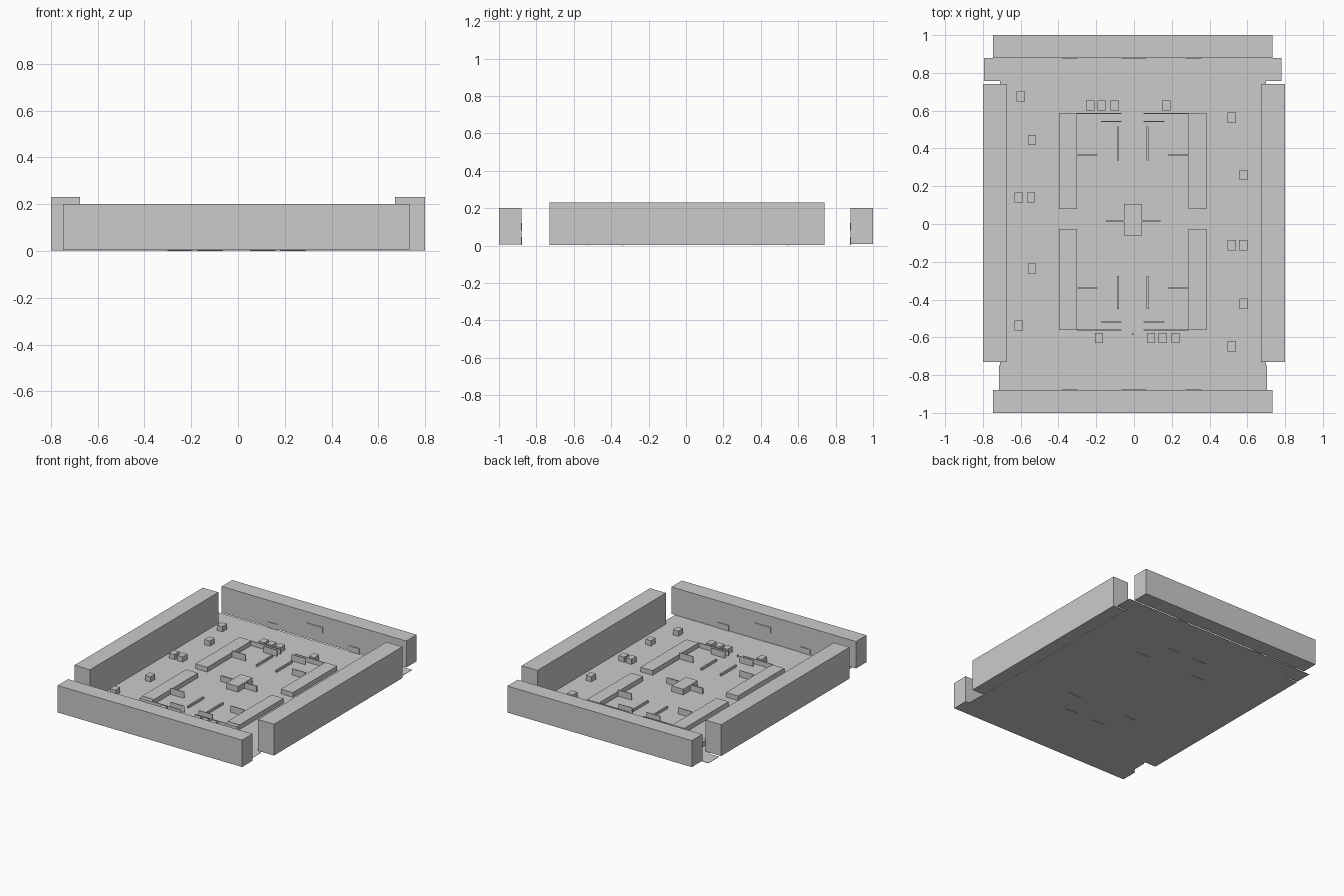
import bpy

CUBE = [(-1, -1, -1), (1, -1, -1), (1, 1, -1), (-1, 1, -1),
        (-1, -1, 1), (1, -1, 1), (1, 1, 1), (-1, 1, 1)]
FACES = [(3, 2, 1, 0), (4, 5, 6, 7), (0, 1, 5, 4), (1, 2, 6, 5), (2, 3, 7, 6), (3, 0, 4, 7)]


def box(name, x0, x1, y0, y1, z0, z1):
    """Axis-aligned box given by its extents."""
    lo, hi = (x0, y0, z0), (x1, y1, z1)
    verts = [tuple(lo[i] if v[i] < 0 else hi[i] for i in range(3)) for v in CUBE]
    mesh = bpy.data.meshes.new(name)
    mesh.from_pydata(verts, [], FACES)
    obj = bpy.data.objects.new(name, mesh)
    bpy.context.collection.objects.link(obj)
    return obj


FLOOR = 0.004   # level on which the inner parts stand
CX = -0.007     # symmetry line of the inner layout
CY = 0.0125

# Thin floor with a strip at each end
box("floor", -0.71, 0.70, -0.75, 0.757, 0.002, FLOOR)
box("front_floor_strip", -0.715, 0.705, -0.88, -0.75, 0.002, FLOOR)
box("back_floor_strip", -0.795, 0.78, 0.757, 0.88, 0.002, FLOOR)

# Perimeter walls
box("front_wall", -0.747, 0.733, -1.0, -0.88, 0.005, 0.2)
box("back_wall", -0.747, 0.733, 0.88, 1.0, 0.008, 0.2)
box("left_wall", -0.8, -0.675, -0.73, 0.74, 0.003, 0.23)
box("right_wall", 0.672, 0.8, -0.73, 0.74, 0.003, 0.23)

# Panels on the inside of the end walls
for side, y in (("front", -0.879), ("back", 0.879)):
    box(side + "_sign", -0.065, 0.065, y - 0.003, y + 0.003, 0.08, 0.12)
    for x in (-0.34, 0.315):
        box(side + "_door", x - 0.042, x + 0.042, y - 0.003, y + 0.003, FLOOR, 0.045)


def mirrored(name, a, b, y0, y1, z0, z1):
    """Left and right copies, a..b measured outward from the centre line."""
    box("left_" + name, CX - b, CX - a, y0, y1, z0, z1)
    box("right_" + name, CX + a, CX + b, y0, y1, z0, z1)


# Four corner groups of blocks and partitions
T = 0.0025
mirrored("back_block", 0.295, 0.391, 0.08, 0.587, FLOOR, 0.038)
mirrored("front_block", 0.295, 0.391, -0.53, -0.027, FLOOR, 0.038)
mirrored("front_block_end", 0.295, 0.391, -0.56, -0.53, FLOOR, 0.035)
for side, outer, inner, cross, r0, r1 in (
        ("back", 0.584, 0.543, 0.365, 0.335, 0.515),
        ("front", -0.56, -0.52, -0.34, -0.45, -0.275)):
    mirrored(side + "_outer_partition", 0.058, 0.295, outer - T, outer + T, FLOOR, 0.038)
    mirrored(side + "_inner_partition", 0.058, 0.168, inner - T, inner + T, 0.0, 0.05)
    mirrored(side + "_cross_partition", 0.187, 0.295, cross - T, cross + T, 0.0, 0.05)
    mirrored(side + "_low_rail", 0.073, 0.083, r0, r1, FLOOR, 0.02)

# Centre block with a thin partition through it
box("centre_block", -0.052, 0.042, -0.06, 0.106, FLOOR, 0.045)
box("centre_partition", -0.147, 0.14, 0.012, 0.022, FLOOR, 0.045)
box("small_post", -0.01, -0.002, -0.588, -0.58, FLOOR, 0.02)

# Scattered crates
crates = [(-0.60, 0.675), (-0.54, 0.445), (-0.61, 0.14), (-0.545, 0.14),
          (-0.54, -0.235), (-0.61, -0.537),
          (0.518, 0.563), (0.58, 0.26), (0.518, -0.113), (0.578, -0.113),
          (0.58, -0.422), (0.518, -0.647),
          (-0.232, 0.627), (-0.17, 0.627), (-0.102, 0.627), (0.17, 0.627),
          (-0.185, -0.603), (0.09, -0.603), (0.153, -0.603), (0.22, -0.603)]
for x, y in crates:
    box("crate", x - 0.022, x + 0.022, y - 0.027, y + 0.027, FLOOR, 0.042)
